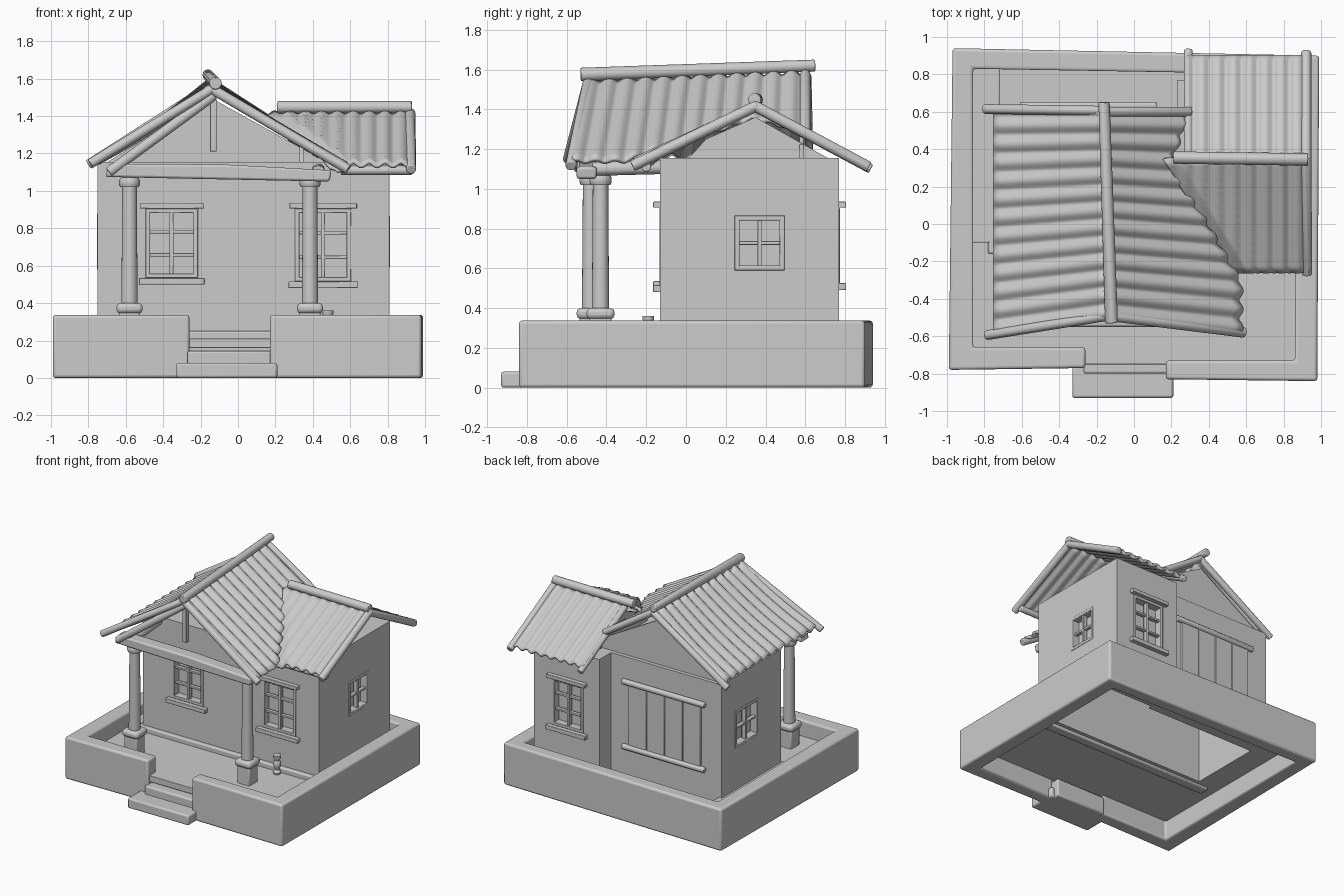
import bpy, bmesh, math
from mathutils import Vector

if "Cube" in bpy.data.objects:
    bpy.data.objects.remove(bpy.data.objects["Cube"])


def finish(name, bm, bevel=0.0, segs=2):
    bmesh.ops.recalc_face_normals(bm, faces=bm.faces)
    me = bpy.data.meshes.new(name)
    bm.to_mesh(me)
    bm.free()
    ob = bpy.data.objects.new(name, me)
    bpy.context.collection.objects.link(ob)
    if bevel:
        m = ob.modifiers.new("bevel", "BEVEL")
        m.width, m.segments = bevel, segs
    bpy.context.view_layer.objects.active = ob
    bpy.ops.object.select_all(action="DESELECT")
    ob.select_set(True)
    bpy.ops.object.shade_smooth_by_angle(angle=math.radians(40))
    return ob


def box(name, a, b, bevel=0.006):
    bm = bmesh.new()
    bmesh.ops.create_cube(bm, size=1)
    for v in bm.verts:
        v.co = Vector([(p + q) / 2 + c * abs(q - p) for p, q, c in zip(a, b, v.co)])
    return finish(name, bm, bevel)


def log(name, a, b, r, r2=None, n=12):
    """Round beam between two points."""
    a, b = Vector(a), Vector(b)
    bm = bmesh.new()
    bmesh.ops.create_cone(bm, cap_ends=True, segments=n, radius1=r,
                          radius2=r if r2 is None else r2, depth=(b - a).length)
    rot = (b - a).to_track_quat("Z", "Y")
    for v in bm.verts:
        v.co = rot @ v.co + (a + b) / 2
    return finish(name, bm, 0.006)


def prism(name, pts, direction, bevel=0.0, segs=2):
    """Flat outline pushed along a direction, closed at both ends."""
    bm = bmesh.new()
    lo = [bm.verts.new(p) for p in pts]
    hi = [bm.verts.new(Vector(p) + Vector(direction)) for p in pts]
    bm.faces.new(lo)
    bm.faces.new(hi)
    for i in range(len(pts)):
        j = (i + 1) % len(pts)
        bm.faces.new((lo[i], lo[j], hi[j], hi[i]))
    return finish(name, bm, bevel, segs)


def lathe(name, x, y, prof, n=20):
    bm = bmesh.new()
    rings = [[bm.verts.new((x + r * math.cos(i * math.tau / n), y + r * math.sin(i * math.tau / n), z))
              for i in range(n)] for r, z in prof]
    for lo, hi in zip(rings, rings[1:]):
        for i in range(n):
            bm.faces.new((lo[i], lo[(i + 1) % n], hi[(i + 1) % n], hi[i]))
    bm.faces.new(rings[0])
    bm.faces.new(rings[-1])
    return finish(name, bm)


def sheet(name, point, nu, nv=16):
    """Corrugated roof sheet from a surface function."""
    bm = bmesh.new()
    g = [[bm.verts.new(point(i / nu, j / nv)) for j in range(nv + 1)] for i in range(nu + 1)]
    for i in range(nu):
        for j in range(nv):
            bm.faces.new((g[i][j], g[i + 1][j], g[i + 1][j + 1], g[i][j + 1]))
    ob = finish(name, bm)
    m = ob.modifiers.new("thickness", "SOLIDIFY")
    m.thickness, m.offset = 0.018, 0
    return ob


# perimeter wall with front opening
ring = [(-.26, -.77), (-.99, -.78), (-.97, .94), (.99, .90), (.98, -.84), (.17, -.83), (.17, -.73),
        (.86, -.73), (.87, .80), (-.86, .83), (-.86, -.66), (-.26, -.66)]
prism("perimeter_wall", [(x, y, 0) for x, y in ring], (0, 0, .337), .016, 3)

# steps, porch floor and floor strips around the house
box("lower_step", (-.33, -.93, 0), (.21, -.70, .08), .012)
box("upper_step", (-.27, -.80, 0), (.18, -.66, .145), .012)
box("porch_floor", (-.88, -.75, .16), (.88, -.08, .21), .004)
box("front_plinth", (-.78, -.16, .14), (.84, -.08, .25), .01)
for nm, a, b in (("left_floor", (-.88, -.10, .16), (-.72, .84, .25)),
                 ("right_floor", (.78, -.10, .16), (.88, .82, .21)),
                 ("back_floor", (-.74, .57, .16), (.80, .84, .21))):
    box(nm, a, b)

# house block: L-shaped, hollowed from below, with window recesses
BACK = .62
plan = [(-.75, -.13), (.81, -.13), (.81, .77), (.23, .77), (.23, BACK), (-.75, BACK)]
room = [(-.67, -.05), (.73, -.05), (.73, .69), (.31, .69), (.31, BACK - .08), (-.67, BACK - .08)]
house = prism("house_walls", [(x, y, .16) for x, y in plan], (0, 0, .995))
cutters = [prism("hollow_cutter", [(x, y, 0) for x, y in room], (0, 0, 1.08))]
WALLS = {"front": lambda a, d, z: (a, -.13 - d, z), "back": lambda a, d, z: (a, .77 + d, z),
         "right": lambda a, d, z: (.81 + d, a, z), "left": lambda a, d, z: (-.75 - d, a, z)}


def window(side, a0, a1, z0, z1, rows, sills):
    w = WALLS[side]
    pre = side + "_window_"

    def bar(nm, p, q, r, s, d0=-.058, d1=.004):
        return box(pre + nm, w(p, d0, r), w(q, d1, s), .004)
    cutters.append(box(pre + "cutter", w(a0, -.055, z0), w(a1, .1, z1), 0))
    t = .024
    for p in (a0, a1 - t):
        bar("jamb", p, p + t, z0, z1)
    for r in (z0, z1 - t):
        bar("rail", a0, a1, r, r + t)
    m = (a0 + a1) / 2
    bar("mullion", m - .011, m + .011, z0, z1, -.04, -.005)
    for i in range(1, rows):
        z = z0 + (z1 - z0) * i / rows
        bar("bar", a0, a1, z - .009, z + .009, -.04, -.01)
    if sills:
        bar("sill", a0 - .035, a1 + .035, z0 - .035, z0, -.03, .035)
        bar("lintel", a0 - .03, a1 + .03, z1, z1 + .03, -.03, .035)


window("front", -.495, -.215, .535, .905, 3, True)
window("front", .305, .605, .515, .905, 3, True)
window("back", .37, .65, .525, .905, 3, True)
window("right", .245, .495, .59, .865, 2, False)
window("left", .15, .45, .58, .88, 2, False)
for c in cutters:
    m = house.modifiers.new("cut", "BOOLEAN")
    m.operation, m.object, m.solver = "DIFFERENCE", c, "EXACT"
bpy.context.view_layer.objects.active = house
for m in list(house.modifiers):
    bpy.ops.object.modifier_apply(modifier=m.name)
for c in cutters:
    bpy.data.objects.remove(c)
for p in house.data.polygons:
    p.use_smooth = False

# plank shutter on the back
for i in range(4):
    x = -.57 + i * .16
    box("shutter_plank", (x, BACK - .02, .45), (x + .156, BACK + .015, .95), .004)
log("shutter_top_log", (-.61, BACK + .012, .96), (.12, BACK + .012, .96), .022)
log("shutter_bottom_log", (-.61, BACK + .012, .44), (.12, BACK + .012, .44), .022)

# porch columns on pedestals
for nm, x, y in (("left", -.58, -.48), ("right", .385, -.43)):
    box(nm + "_pedestal", (x - .055, y - .055, .2), (x + .055, y + .055, .36), .01)
    box(nm + "_column_base", (x - .07, y - .07, .345), (x + .07, y + .07, .4), .02)
    lathe(nm + "_column", x, y, [(.044, .38), (.041, .7), (.039, 1.02), (.05, 1.02),
                                 (.056, 1.035), (.056, 1.055), (.045, 1.075)])

# porch beams
tie = [(-.71, 1.075), (-.40, 1.068), (.49, 1.05), (.50, 1.11), (-.05, 1.14), (-.69, 1.145)]
prism("porch_tie_beam", [(x, -.55, z) for x, z in tie], (0, .10, 0), .012)
log("left_porch_beam", (-.60, -.47, 1.11), (-.62, -.10, 1.12), .036)
log("right_porch_beam", (.43, -.47, 1.10), (.43, -.10, 1.11), .036)
box("king_post", (-.15, -.49, 1.21), (-.115, -.455, 1.50), .004)

# main roof: ridge along y, right slope stops at the valley
RX = -.15


def valley(y):
    return .57 - max(0, min(y, .35) + .25) * .62 + (max(0, y - .35) * .4)


def main_left(u, v):
    y = -.50 - .09 * v * (1 - u) + u * 1.10
    return (RX - .60 * v, y, 1.55 - .39 * v - .02 * math.sin(math.pi * v)
            + .014 * math.sin(u * 12 * math.tau) + .035 * u * (1 - v))


def main_right(u, v):
    y0 = -.50 + u * 1.10
    d = v * (valley(y0) + .012 * math.sin(u * 12 * math.tau) - RX)
    return (RX + d, y0 - .08 * v * (1 - u), 1.55 - .57 * d
            + .014 * math.sin(u * 12 * math.tau) + .035 * u * (1 - v))


sheet("main_roof_left", main_left, 96)
sheet("main_roof_right", main_right, 96)
log("main_ridge_log", (-.12, -.53, 1.575), (-.16, .65, 1.62), .034, .03)

# side roof: ridge along x, its front slope tucks under the main roof at the valley


def side_front(u, v):
    y = .35 - .61 * v
    x0 = valley(y) - .04
    x = x0 + u * (.94 - x0)
    tuck = .05 * max(0, 1 - (x - x0) / .08) * (.3 + .7 * v)
    return (x, y, 1.42 - .28 * v - tuck + .011 * math.sin(x * math.tau / .085))


def side_back(u, v):
    x = .28 + u * .65
    return (x, .35 + .55 * v, 1.42 - .29 * v + .011 * math.sin(x * math.tau / .085))


sheet("side_roof_front", side_front, 80)
sheet("side_roof_back", side_back, 64)
log("side_ridge_log", (.21, .355, 1.448), (.93, .345, 1.448), .033)

# rake logs along the roof edges
for nm, a, b, r in (
        ("front_left", (-.13, -.49, 1.55), (-.79, -.595, 1.145), .026),
        ("front_right", (-.14, -.49, 1.545), (.59, -.58, 1.115), .028),
        ("inner_left", (-.13, -.48, 1.51), (-.69, -.54, 1.10), .028),
        ("back_left", (-.13, .605, 1.57), (-.80, .615, 1.14), .026),
        ("back_right", (-.15, .60, 1.58), (.30, .60, 1.29), .026),
        ("side_front", (.92, .36, 1.42), (.925, -.27, 1.115), .028),
        ("side_back", (.92, .34, 1.42), (.92, .92, 1.11), .028),
        ("side_inner", (.29, .35, 1.41), (.29, .93, 1.10), .024)):
    log(nm + "_rake_log", a, b, r)
log("side_eave_log", (.55, -.20, 1.11), (.93, -.20, 1.11), .025)

# gable infills above the ceiling
prism("back_gable", [(-.72, .57, 1.14), (.5, .57, 1.14), (RX, .57, 1.5)], (0, .02, 0))
prism("inner_gable", [(.33, .0, 1.14), (.33, .74, 1.14), (.33, .35, 1.36), (.33, .1, 1.25)], (.02, 0, 0))

# small urn on the porch
lathe("porch_urn", .48, -.19, [(.026, .21), (.03, .225), (.016, .245), (.028, .275), (.03, .30),
                               (.02, .32), (.03, .345), (.03, .36)], 14)
